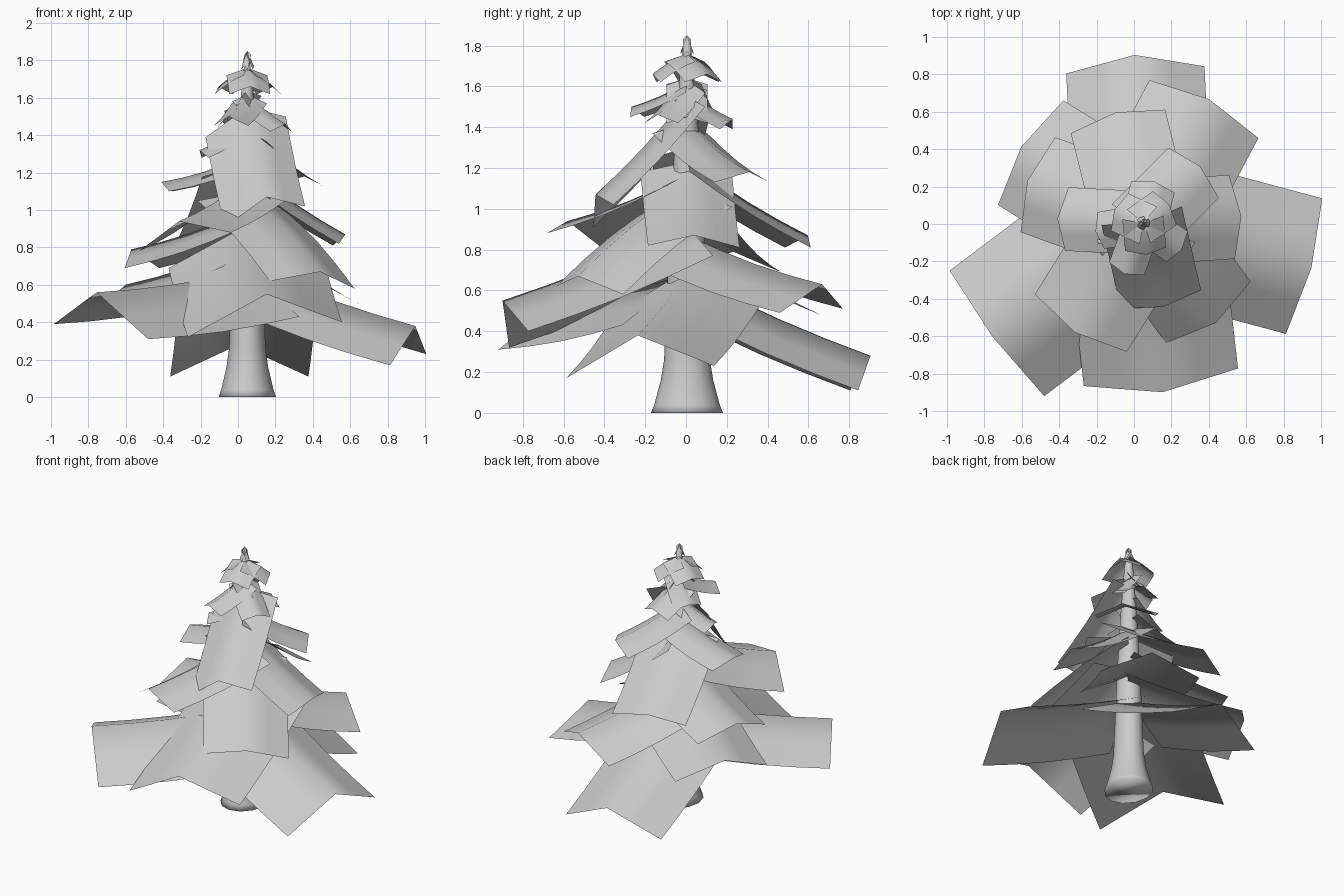
import bpy, bmesh
from math import sin, cos, radians, pi

AX, AY = 0.05, 0.005      # trunk axis


def finish(bm, name):
    me = bpy.data.meshes.new(name)
    bm.to_mesh(me)
    bm.free()
    for p in me.polygons:
        p.use_smooth = True
    ob = bpy.data.objects.new(name, me)
    bpy.context.collection.objects.link(ob)
    return ob


def grid_faces(bm, rows, closed=False):
    for a, b in zip(rows, rows[1:]):
        n = len(a)
        for i in range(n if closed else n - 1):
            j = (i + 1) % n
            bm.faces.new((a[i], a[j], b[j], b[i]))


# Trunk: flared base tapering to the tip
def trunk():
    bm = bmesh.new()
    profile = [(0.165, 0), (0.15, 0.04), (0.12, 0.16), (0.105, 0.26),
               (0.095, 0.5), (0.08, 0.9), (0.055, 1.35), (0.03, 1.7), (0.008, 1.82)]
    n = 12
    rows = [[bm.verts.new((AX + r * cos(2 * pi * i / n) * 0.93,
                           AY + r * sin(2 * pi * i / n) * 1.07, z))
             for i in range(n)] for r, z in profile]
    grid_faces(bm, rows, True)
    bm.faces.new(rows[0][::-1])
    bm.faces.new(rows[-1])
    finish(bm, "trunk")


# Bough: a roof-shaped sheet running out and down from the trunk,
# each side of its ridge having its own drop
def bough(name, az, length, z_root, z_tip, half, drop_l, drop_r, back=0.06, sag=0.02):
    bm = bmesh.new()
    a = radians(az)
    d, s = (cos(a), sin(a)), (-sin(a), cos(a))
    rows = []
    for k in range(5):
        t = k / 4
        row = []
        for c in (-1, -0.5, 0, 0.5, 1):
            drop = drop_l if c > 0 else drop_r
            r = length * t - back * abs(c)
            z = z_root + (z_tip - z_root) * t - sag * sin(pi * t) - drop * abs(c)
            row.append(bm.verts.new((AX + d[0] * r + s[0] * half * c,
                                     AY + d[1] * r + s[1] * half * c, z)))
        rows.append(row)
    grid_faces(bm, rows)
    finish(bm, name)


trunk()

# azimuth, length, root height, tip height, half width, left drop, right drop, setback
lowest = [(-15, 0.93, 0.70, 0.38, 0.375, 0.15, 0.21, 0.04),
          (217, 1.01, 0.68, 0.56, 0.42, 0.25, 0.17, 0.03),
          (276.5, 0.91, 0.92, 0.55, 0.415, 0.15, 0.23, 0.08),
          (93, 0.90, 0.68, 0.28, 0.37, 0.17, 0.17, 0.08)]
lower = [(62, 0.75, 0.87, 0.63, 0.33, 0.12, 0.14, 0.06),
         (306, 0.66, 1.10, 0.67, 0.28, 0.09, 0.05, 0.07),
         (238, 0.69, 1.17, 0.94, 0.29, 0.06, 0.16, 0.06),
         (148, 0.77, 0.82, 0.60, 0.33, 0.12, 0.12, 0.06),
         (160, 0.66, 1.00, 0.79, 0.27, 0.10, 0.10, 0.06)]
middle = [(104, 0.61, 1.24, 0.87, 0.26, 0.06, 0.06, 0.05),
          (4, 0.525, 1.23, 0.87, 0.225, 0.06, 0.05, 0.05),
          (283, 0.46, 1.55, 1.07, 0.22, 0.05, 0.16, 0.04),
          (45, 0.43, 1.42, 1.18, 0.19, 0.05, 0.05, 0.05),
          (177, 0.46, 1.30, 1.15, 0.17, 0.05, 0.05, 0.05)]
upper = [(250, 0.29, 1.62, 1.50, 0.10, 0.05),
         (325, 0.25, 1.62, 1.46, 0.10, 0.04),
         (0, 0.15, 1.64, 1.45, 0.10, 0.03),
         (75, 0.23, 1.58, 1.44, 0.12, 0.05),
         (150, 0.16, 1.64, 1.47, 0.10, 0.03),
         (190, 0.26, 1.46, 1.32, 0.10, 0.04)]
for label, tier in (("lowest", lowest), ("lower", lower), ("middle", middle)):
    for i, p in enumerate(tier):
        # the front right bough bulges instead of sagging
        bough(f"{label}_bough_{i}", *p, sag=-0.03 if p[0] == 306 else 0.02)
for i, p in enumerate(upper):
    bough(f"upper_bough_{i}", *p, p[-1], back=0.03, sag=0.01)

# Small crown of drooping boughs and the tip shoots
for i, az in enumerate((35, 155, 275)):
    bough(f"crown_bough_{i}", az, 0.17, 1.76, 1.66, 0.11, 0.04, 0.04, 0.03, -0.01)
for i, az in enumerate((0, 120, 240)):
    bough(f"tip_shoot_{i}", az, 0.035, 1.85, 1.77, 0.02, 0.02, 0.02, 0.005, 0)
